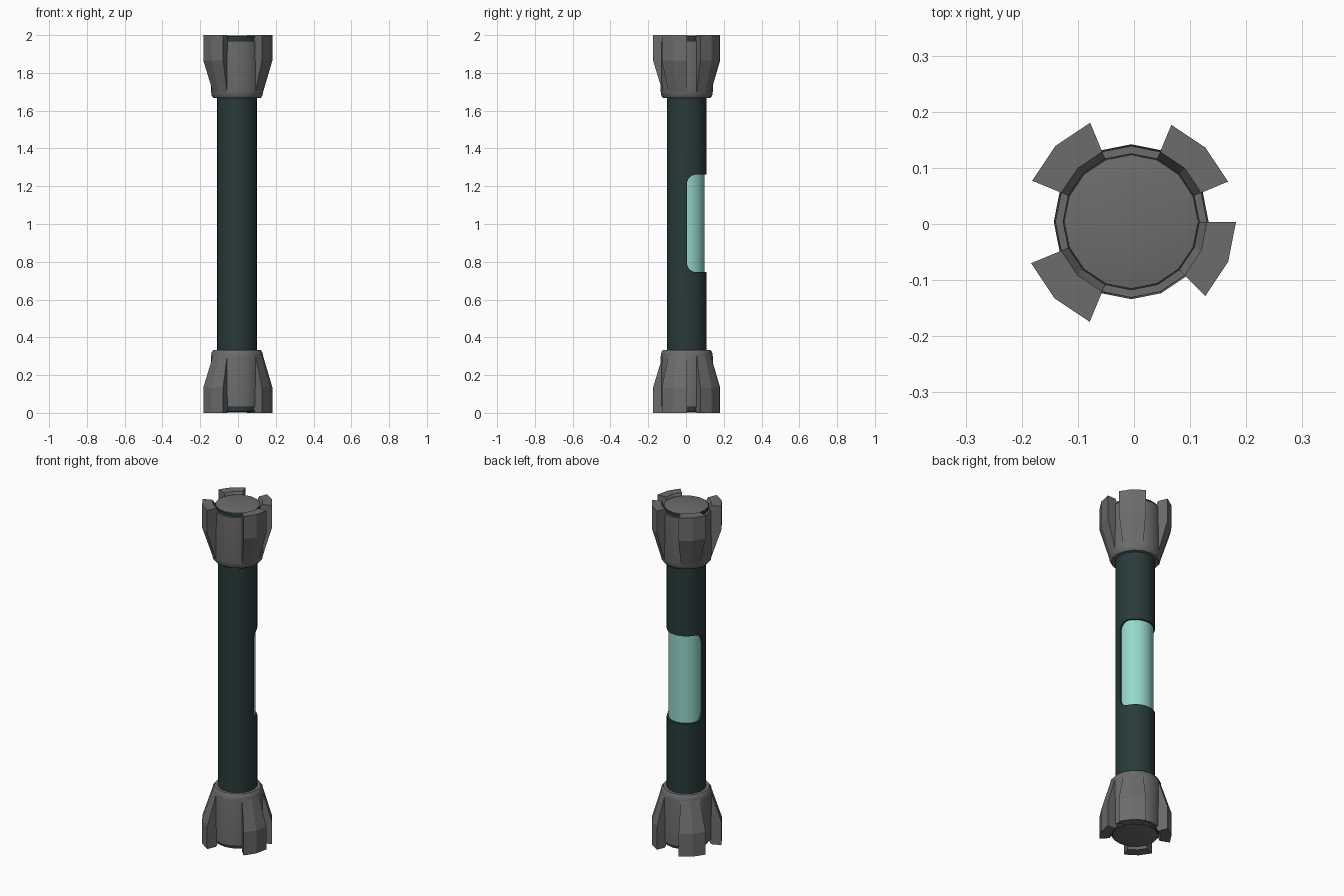
import bpy, bmesh, math
from mathutils import Vector

if "Cube" in bpy.data.objects:
    bpy.data.objects.remove(bpy.data.objects["Cube"])

CX, CY, SEGS = -0.005, 0.004, 16


def material(name, rgb):
    m = bpy.data.materials.new(name)
    m.diffuse_color = (*rgb, 1)
    m.use_nodes = True
    m.node_tree.nodes["Principled BSDF"].inputs["Base Color"].default_value = m.diffuse_color
    return m


DARK = material("dark_green", (0.022, 0.042, 0.043))
GLOW = material("pale_teal", (0.30, 0.68, 0.60))
METAL = material("dark_grey", (0.15, 0.15, 0.15))


def finish(name, bm, mat=None):
    bmesh.ops.remove_doubles(bm, verts=bm.verts, dist=1e-5)
    bmesh.ops.recalc_face_normals(bm, faces=bm.faces)
    me = bpy.data.meshes.new(name)
    bm.to_mesh(me)
    bm.free()
    ob = bpy.data.objects.new(name, me)
    bpy.context.collection.objects.link(ob)
    if mat:
        me.materials.append(mat)
    return ob


def smooth(ob, deg):
    bpy.ops.object.select_all(action='DESELECT')
    ob.select_set(True)
    bpy.context.view_layer.objects.active = ob
    bpy.ops.object.shade_smooth_by_angle(angle=math.radians(deg))


def polar(r, deg, z):
    a = math.radians(deg)
    return Vector((CX + r * math.cos(a), CY + r * math.sin(a), z))


def lathe(name, profile, mat, closed=False, segs=SEGS):
    """Spin (radius, z) points around the rod's axis."""
    bm = bmesh.new()
    rings = [[bm.verts.new(polar(r, 360 * i / segs, z)) for i in range(segs)]
             for r, z in profile]
    pairs = list(zip(rings, rings[1:]))
    if closed:
        pairs.append((rings[-1], rings[0]))
    for a, b in pairs:
        for i in range(segs):
            j = (i + 1) % segs
            bm.faces.new((a[i], a[j], b[j], b[i]))
    return finish(name, bm, mat)


# outer tube: a hollow shell
tube = lathe("outer_tube", [(0.105, 0.3), (0.105, 1.7), (0.092, 1.7), (0.092, 0.3)],
             DARK, closed=True, segs=32)

# window cutter: side profile with two rounded corners, extruded across x
Y0, Z0, Z1, R = 0.005, 0.745, 1.262, 0.05
outline = [(0.3, Z0)]
outline += [(Y0 + R - R * math.sin(a), Z0 + R - R * math.cos(a))
            for a in [math.radians(15 * k) for k in range(7)]]
outline += [(Y0 + R - R * math.cos(a), Z1 - R + R * math.sin(a))
            for a in [math.radians(15 * k) for k in range(7)]]
outline += [(0.3, Z1)]
bm = bmesh.new()
face = bm.faces.new([bm.verts.new((-0.3, y, z)) for y, z in outline])
ext = bmesh.ops.extrude_face_region(bm, geom=[face])
bmesh.ops.translate(bm, vec=(0.6, 0, 0),
                    verts=[v for v in ext["geom"] if isinstance(v, bmesh.types.BMVert)])
cutter = finish("window_cutter", bm)
cutter.hide_render = True
mod = tube.modifiers.new("window", 'BOOLEAN')
mod.operation, mod.solver, mod.object = 'DIFFERENCE', 'EXACT', cutter
bpy.context.view_layer.objects.active = tube
bpy.ops.object.modifier_apply(modifier=mod.name)
bpy.data.objects.remove(cutter)
smooth(tube, 30)

# glowing core behind the window
core = lathe("glowing_core", [(0, 0.6), (0.095, 0.6), (0.095, 1.4), (0, 1.4)], GLOW, segs=32)
smooth(core, 30)

# fins: start angle and outer radius, each two segments wide
FINS = [(22.5, 0.187), (112.5, 0.191), (202.5, 0.193), (-45, 0.187)]


def make_fins(name, zmap):
    bm = bmesh.new()
    for start, r in FINS:
        section = [(0.120, 0.30), (0.137, 0.305), (r, 0.135), (r, 0.0), (0.135, 0.0), (0.120, 0.03)]
        rows = [[bm.verts.new(polar(pr, start + 22.5 * k, zmap(t))) for pr, t in section]
                for k in range(3)]
        n = len(section)
        for a, b in zip(rows, rows[1:]):
            for i in range(n):
                j = (i + 1) % n
                bm.faces.new((a[i], a[j], b[j], b[i]))
        bm.faces.new(rows[0])
        bm.faces.new(rows[-1])
    return finish(name, bm, METAL)


# both ends: the upper one mirrors the lower one
for end, zmap in (("lower", lambda t: t), ("upper", lambda t: 2 - t)):
    def spin(name, pts, mat):
        smooth(lathe(f"{end}_{name}", [(r, zmap(t)) for r, t in pts], mat), 40)

    spin("collar", [(0.10, 0.333), (0.125, 0.333), (0.134, 0.322), (0.138, 0.30),
                    (0.135, 0.03), (0.115, 0.03)], METAL)
    spin("band", [(0.10, 0.05), (0.122, 0.05), (0.122, 0.012), (0.11, 0.012)], DARK)
    spin("end_cap", [(0.120, 0.014), (0.119, 0.010), (0.09, 0.005),
                     (0.05, 0.002), (0, 0.001)], METAL)
    make_fins(f"{end}_fins", zmap)
